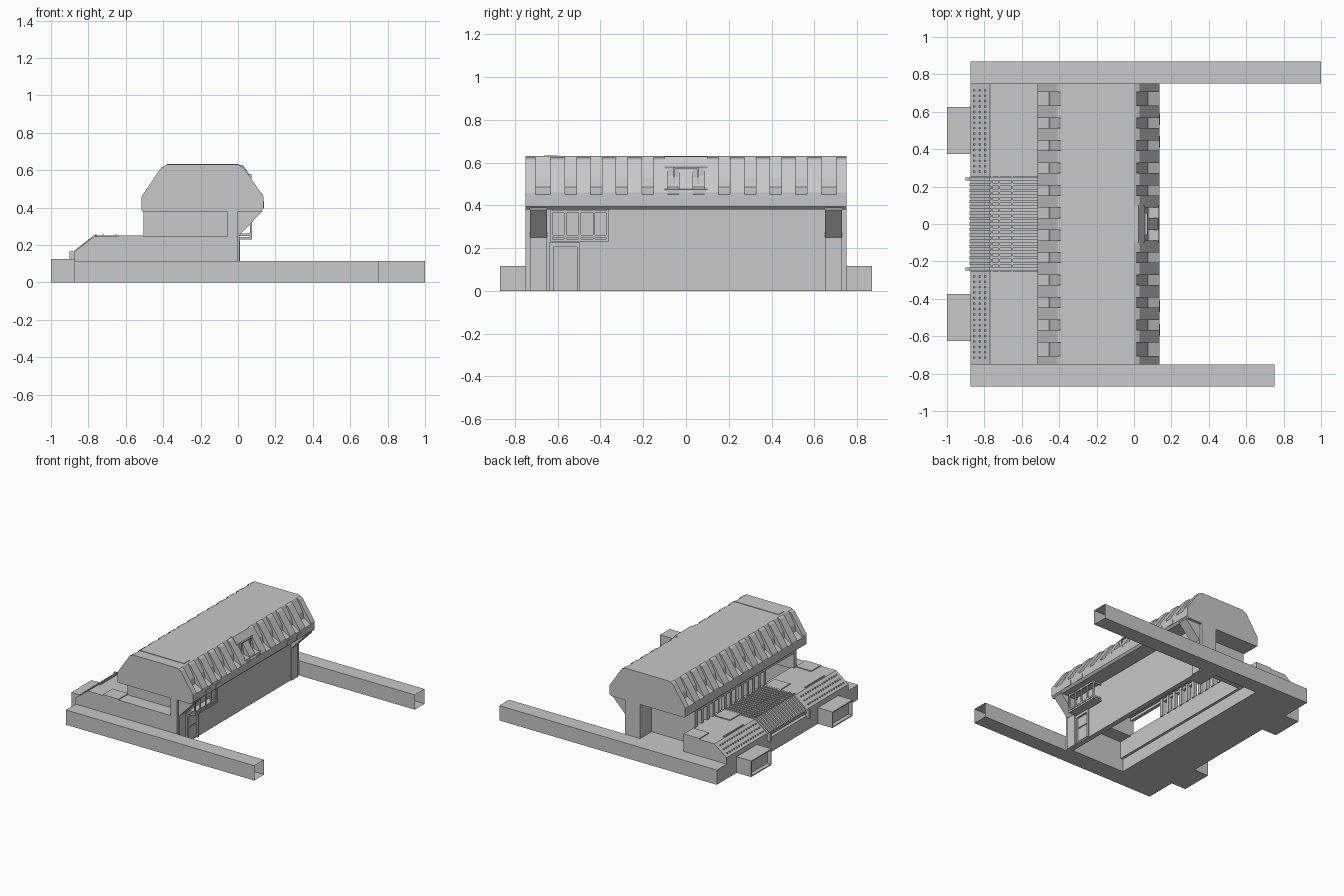
import bpy, bmesh
from mathutils import Vector

if "Cube" in bpy.data.objects:
    bpy.data.objects.remove(bpy.data.objects["Cube"], do_unlink=True)

concrete = bpy.data.materials.new("light_grey_concrete")
concrete.use_nodes = True
GREY = (0.58, 0.58, 0.58, 1)
concrete.diffuse_color = GREY
concrete.node_tree.nodes["Principled BSDF"].inputs["Base Color"].default_value = GREY


def finish(name, bm):
    bmesh.ops.recalc_face_normals(bm, faces=bm.faces)
    mesh = bpy.data.meshes.new(name)
    bm.to_mesh(mesh)
    bm.free()
    mesh.materials.append(concrete)
    ob = bpy.data.objects.new(name, mesh)
    bpy.context.collection.objects.link(ob)
    return ob


def add_box(bm, x, y, z):
    verts = bmesh.ops.create_cube(bm, size=1)["verts"]
    for v in verts:
        v.co = Vector([(a + b) / 2 + c * (b - a) for (a, b), c in zip((x, y, z), v.co)])
    return verts


def boxes(name, items):
    bm = bmesh.new()
    for item in items:
        add_box(bm, *item)
    return finish(name, bm)


def add_profile(bm, pts, y0, y1):
    # extrude an (x, z) outline along y
    face = bm.faces.new([bm.verts.new((x, y0, z)) for x, z in pts])
    ext = bmesh.ops.extrude_face_region(bm, geom=[face])["geom"]
    for v in ext:
        if isinstance(v, bmesh.types.BMVert):
            v.co.y = y1


def profiles(name, pts, spans):
    bm = bmesh.new()
    for y0, y1 in spans:
        add_profile(bm, pts, y0, y1)
    return finish(name, bm)


def open_box(name, x, y, z, direction, depth):
    # box whose end is a framed recess
    bm = bmesh.new()
    add_box(bm, x, y, z)
    bm.normal_update()
    face = max(bm.faces, key=lambda f: f.normal.dot(direction))
    bmesh.ops.inset_individual(bm, faces=[face], thickness=0.012)
    ext = bmesh.ops.extrude_face_region(bm, geom=[face])["geom"]
    bmesh.ops.translate(bm, verts=[v for v in ext if isinstance(v, bmesh.types.BMVert)],
                        vec=-direction * depth)
    bmesh.ops.delete(bm, geom=[face], context="FACES")
    return finish(name, bm)


LEFT, RIGHT = Vector((1, 0, 0)), Vector((-1, 0, 0))

# Long side beams with hollow ends, and the base slab
for name, y, end in (("front_beam", (-0.87, -0.75), 0.75), ("back_beam", (0.75, 0.87), 1.0)):
    bm = bmesh.new()
    add_box(bm, (-0.875, end), y, (0, 0.115))
    bm.normal_update()
    cap = max(bm.faces, key=lambda f: f.normal.x)
    bmesh.ops.delete(bm, geom=[cap], context="FACES")
    finish(name, bm)
boxes("base_slab", [((-0.875, -0.5), (-0.75, 0.75), (0, 0.115))])
for name, s in (("front_vent_box", -1), ("back_vent_box", 1)):
    open_box(name, (-1, -0.87), sorted((s * 0.375, s * 0.625)), (0, 0.125), RIGHT, 0.03)

# Sloped terrace wings
wing = [(-0.875, 0.11), (-0.875, 0.165), (-0.77, 0.245), (-0.505, 0.245), (-0.505, 0.11)]
profiles("terrace_wings", wing, [(-0.75, -0.25), (0.25, 0.75)])
plates, rivets = [], []
for s in (-1, 1):
    for a, b in ((0.25, 0.37), (0.63, 0.75)):
        plates.append(((-0.64, -0.505), sorted((s * a, s * b)), (0.24, 0.252)))
    plates.append(((-0.765, -0.755), sorted((s * 0.38, s * 0.62)), (0.24, 0.253)))
    for row in range(3):
        for i in range(16):
            y = s * (0.28 + i * 0.029)
            x = -0.855 + row * 0.03
            z = 0.165 + (x + 0.875) * 0.76
            rivets.append(((x - 0.004, x + 0.004), (y - 0.005, y + 0.005), (z - 0.01, z + 0.006)))
boxes("terrace_plates", plates)
boxes("slope_rivets", rivets)

# Ribbed central canopy
skin = [(-0.875, 0.15), (-0.77, 0.235), (-0.505, 0.235), (-0.505, 0.222), (-0.765, 0.222), (-0.875, 0.135)]
rib = [(-0.88, 0.145), (-0.88, 0.165), (-0.772, 0.252), (-0.505, 0.252), (-0.505, 0.225),
       (-0.765, 0.225), (-0.87, 0.135)]
profiles("canopy_skin", skin, [(-0.25, 0.25)])
profiles("canopy_ribs", rib, [(y - 0.008, y + 0.008) for y in [-0.24 + i * 0.03 for i in range(17)]])
boxes("canopy_cross_bars", [((x - 0.004, x + 0.004), (-0.25, 0.25), (0.23, 0.256)) for x in (-0.76, -0.72, -0.65)])
boxes("canopy_posts", [((-0.9, -0.87), (y - 0.008, y + 0.008), (0.1, 0.165)) for y in (-0.24, 0.24)])

# House walls, open underneath
boxes("left_wall", [((-0.04, 0), (-0.75, 0.75), (0, 0.385))])
boxes("right_wall", [((-0.505, -0.48), (-0.75, 0.61), (0.1, 0.245)),
                     ((-0.505, -0.48), (-0.61, 0.61), (0.36, 0.385))])
boxes("front_end_wall", [((-0.505, 0), (-0.75, -0.72), (0, 0.245)),
                         ((-0.505, -0.02), (-0.75, -0.61), (0.235, 0.245)),
                         ((-0.505, -0.02), (-0.64, -0.61), (0.24, 0.385)),
                         ((-0.055, 0), (-0.75, -0.61), (0.24, 0.385))])
boxes("back_end_wall", [((-0.505, -0.02), (0.58, 0.61), (0.1, 0.385)),
                        ((-0.505, 0), (0.61, 0.75), (0.1, 0.115)),
                        ((-0.13, 0), (0.58, 0.75), (0, 0.385))])
boxes("window_posts", [((-0.5, -0.47), (y - 0.013, y + 0.013), (0.24, 0.385))
                       for y in [-0.26 + i * 0.07 for i in range(13)]])

# Corner pilasters with slanted brackets under the eave
boxes("corner_pilasters", [((0, 0.008), sorted((s * 0.65, s * 0.73)), (0, 0.25)) for s in (-1, 1)])
bracket = [(0, 0.245), (0, 0.39), (0.128, 0.39), (0.128, 0.378)]
profiles("eave_brackets", bracket, [(-0.73, -0.65), (0.65, 0.73)])

# Roof block, with outer ribs on both slopes
core = [(-0.51, 0.38), (-0.515, 0.385), (-0.515, 0.45), (-0.455, 0.485), (-0.445, 0.53), (-0.39, 0.625),
        (-0.38, 0.63), (0, 0.63), (0.01, 0.625), (0.065, 0.53), (0.075, 0.485), (0.135, 0.45),
        (0.135, 0.395), (0.12, 0.38)]
profiles("roof", core, [(-0.75, 0.75)])
outer = [(-0.515, 0.44), (-0.515, 0.46), (-0.41, 0.615), (-0.375, 0.63), (-0.36, 0.62), (-0.4, 0.45)]
mirrored = [(-0.38 - x, z) for x, z in outer]
centres = [-0.6 + i * 0.12 for i in range(11)]
spans = [(-0.75, -0.705)] + [(y - 0.033, y + 0.033) for y in centres] + [(0.705, 0.75)]
profiles("right_roof_ribs", outer, spans)
profiles("left_roof_ribs", mirrored, spans)
boxes("roof_band", [((-0.38, 0), (-0.665, -0.6), (0.62, 0.634))])
boxes("eave_tabs", [((0.13, 0.139), (y - 0.03, y + 0.03), (0.395, 0.432))
                    for y in (-0.565, -0.44, 0.44, 0.56)])

# Dormer with a framed opening
dormer = [(0, 0.45), (0, 0.63), (0.025, 0.628), (0.06, 0.58), (0.06, 0.48), (0.13, 0.475), (0.13, 0.45)]
profiles("dormer", dormer, [(-0.1, 0.1)])
open_box("dormer_window", (0.02, 0.072), (-0.06, 0.06), (0.49, 0.58), LEFT, 0.008)

# Bay window: floor, corner posts, mullions and rails
bay = [((0, 0.075), (-0.635, -0.36), (0.23, 0.243))]
for y in (-0.63, -0.565, -0.497, -0.43, -0.366):
    bay.append(((0.065, 0.075), (y - 0.005, y + 0.005), (0.24, 0.385)))
for z in (0.255, 0.37):
    bay.append(((0.064, 0.074), (-0.635, -0.36), (z - 0.006, z + 0.006)))
    for y in (-0.63, -0.366):
        bay.append(((0, 0.075), (y - 0.004, y + 0.004), (z - 0.006, z + 0.006)))
boxes("bay_window", bay)

# Door with frame and panels
boxes("door_frame", [((0, 0.012), (-0.64, -0.62), (0, 0.225)), ((0, 0.012), (-0.51, -0.495), (0, 0.225)),
                     ((0, 0.012), (-0.64, -0.495), (0.205, 0.225))])
boxes("door_panels", [((0, 0.006), (-0.612, -0.518), (0.01, 0.112)),
                      ((0, 0.006), (-0.612, -0.518), (0.12, 0.198))])
